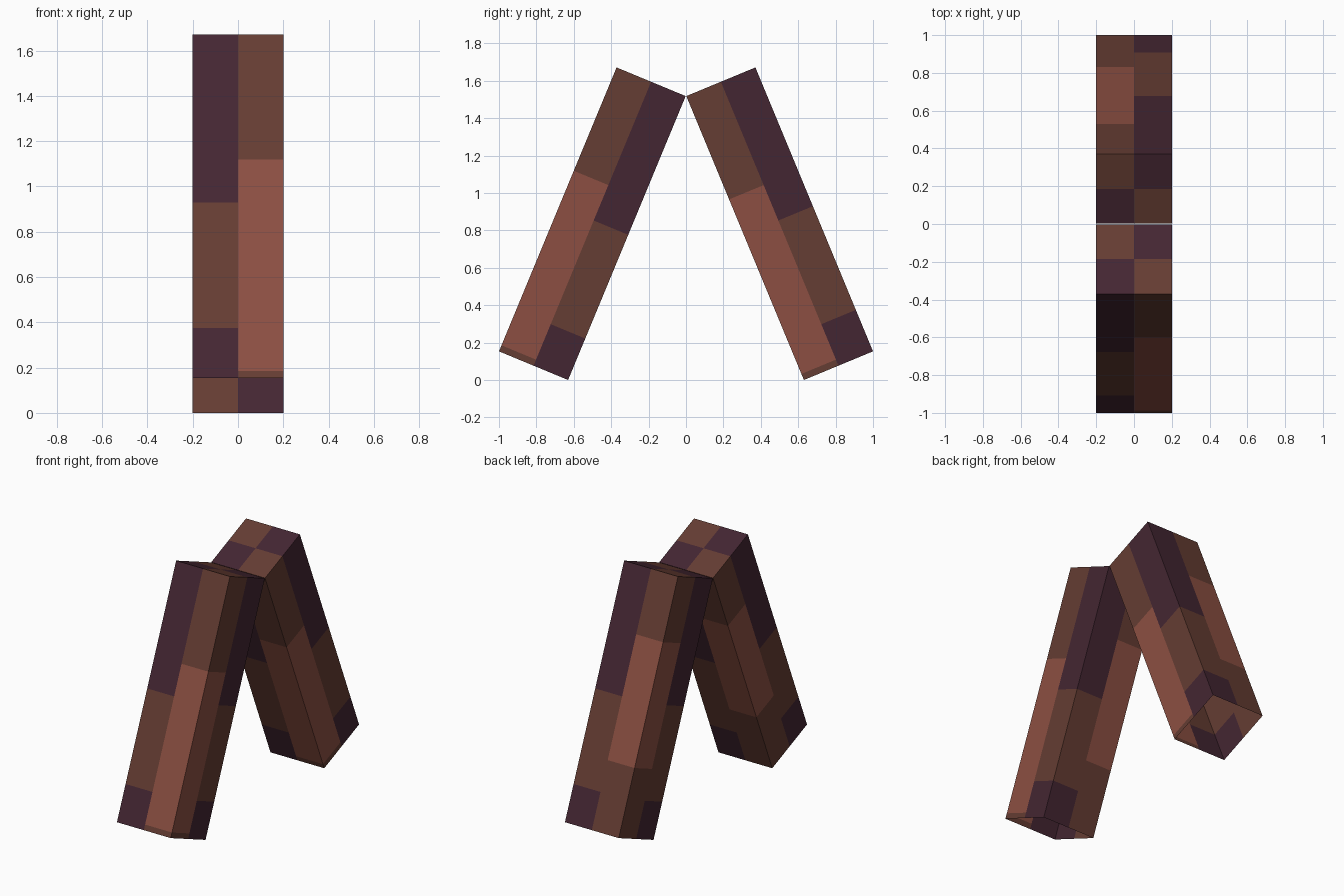
import bpy, bmesh, math
from mathutils import Matrix, Vector

if "Cube" in bpy.data.objects:
    bpy.data.objects.remove(bpy.data.objects["Cube"])

WIDTH, LENGTH, TILT, GAP = 0.4, 1.643, math.radians(22.5), 0.0016
H = WIDTH / 2


def material(name, rgb):
    m = bpy.data.materials.new(name)
    lin = [((c / 255 + 0.055) / 1.055) ** 2.4 for c in rgb]
    m.diffuse_color = (*lin, 1)
    m.use_nodes = True
    m.node_tree.nodes["Principled BSDF"].inputs["Base Color"].default_value = m.diffuse_color
    return m


PURPLE, BROWN, RED = 0, 1, 2
MATERIALS = [material("dark_purple", (68, 38, 50)),
             material("brown", (101, 61, 51)),
             material("red_brown", (140, 79, 66))]


def patch_colour(x, y, z):
    """Each vertical corner of a beam has its own banding along the length."""
    if x * y > 0:
        return BROWN if 0.24 < z < 0.84 else PURPLE
    low, high = (0.035, 1.045) if x > 0 else (0.44, 1.23)
    return RED if low < z < high else BROWN


def beam(name, side):
    """Hollow square beam, open at the bottom, leaning to the middle (side -1 front, 1 back)."""
    bm = bmesh.new()
    bmesh.ops.create_cube(bm, size=1, matrix=Matrix.Translation((0, 0, LENGTH / 2))
                          @ Matrix.Diagonal((WIDTH, WIDTH, LENGTH, 1)))
    bottom = [f for f in bm.faces if f.normal.z < -0.5]
    bmesh.ops.delete(bm, geom=bottom, context='FACES')

    # Cut the walls along the colour borders
    cuts = [((0, 0, 0), (1, 0, 0)), ((0, 0, 0), (0, 1, 0))]
    cuts += [((0, 0, z), (0, 0, 1)) for z in (0.035, 0.24, 0.44, 0.84, 1.045, 1.23)]
    for co, no in cuts:
        bmesh.ops.bisect_plane(bm, geom=bm.verts[:] + bm.edges[:] + bm.faces[:],
                               plane_co=co, plane_no=no)
    for f in bm.faces:
        f.material_index = patch_colour(*f.calc_center_median())

    # Lean around the inner bottom edge
    foot = side * (LENGTH * math.sin(TILT) + GAP)
    bm.transform(Matrix.Translation((0, foot, 0))
                 @ Matrix.Rotation(side * TILT, 4, 'X')
                 @ Matrix.Translation((0, side * H, 0)))
    mesh = bpy.data.meshes.new(name)
    bm.to_mesh(mesh)
    bm.free()
    for m in MATERIALS:
        mesh.materials.append(m)
    obj = bpy.data.objects.new(name, mesh)
    bpy.context.collection.objects.link(obj)


beam("front_beam", -1)
beam("back_beam", 1)
